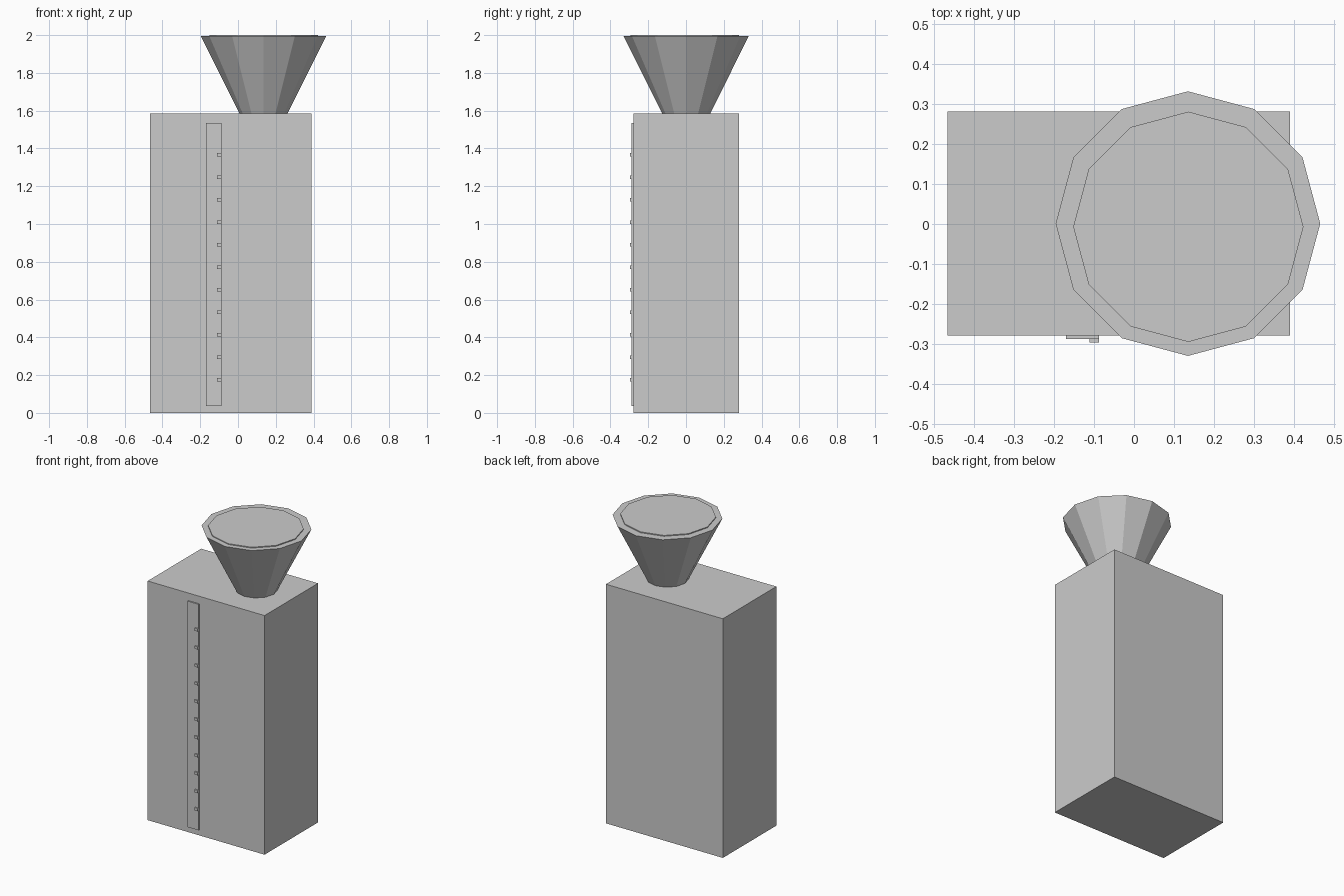
import bpy

default = bpy.data.objects.get("Cube")
if default:
    bpy.data.objects.remove(default, do_unlink=True)

# Single grey finish
grey = bpy.data.materials.new("plain_grey")
grey.use_nodes = True
colour = (0.6, 0.6, 0.6, 1)
grey.diffuse_color = colour
grey.node_tree.nodes["Principled BSDF"].inputs["Base Color"].default_value = colour


def finish(name):
    obj = bpy.context.object
    obj.name = name
    obj.data.materials.append(grey)
    return obj


def box(name, low, high):
    centre = [(a + b) / 2 for a, b in zip(low, high)]
    bpy.ops.mesh.primitive_cube_add(size=1, location=centre)
    obj = finish(name)
    obj.scale = [b - a for a, b in zip(low, high)]
    bpy.ops.object.transform_apply(location=False, rotation=False, scale=True)
    return obj


def frustum(name, x, y, r_low, r_high, low, high):
    # Twelve sides, with a corner on the x axis
    bpy.ops.mesh.primitive_cone_add(vertices=12, radius1=r_low, radius2=r_high,
                                    depth=high - low, location=(x, y, (low + high) / 2))
    return finish(name)


# Main body
TOP = 1.585
FRONT = -0.279
box("body", (-0.467, FRONT, 0), (0.39, 0.281, TOP))

# Measuring strip with tick marks
box("gauge_strip", (-0.17, FRONT - 0.009, 0.037), (-0.088, FRONT, 1.535))
for i in range(11):
    z = 0.176 + 0.119 * i
    box(f"gauge_tick_{i + 1}", (-0.111, FRONT - 0.017, z - 0.009), (-0.088, FRONT, z + 0.009))

# Funnel hopper and its fill disc
frustum("hopper", 0.135, 0.001, 0.127, 0.331, TOP, 1.994)
frustum("hopper_fill", 0.136, -0.007, 0.288, 0.288, 1.985, 2.0)
